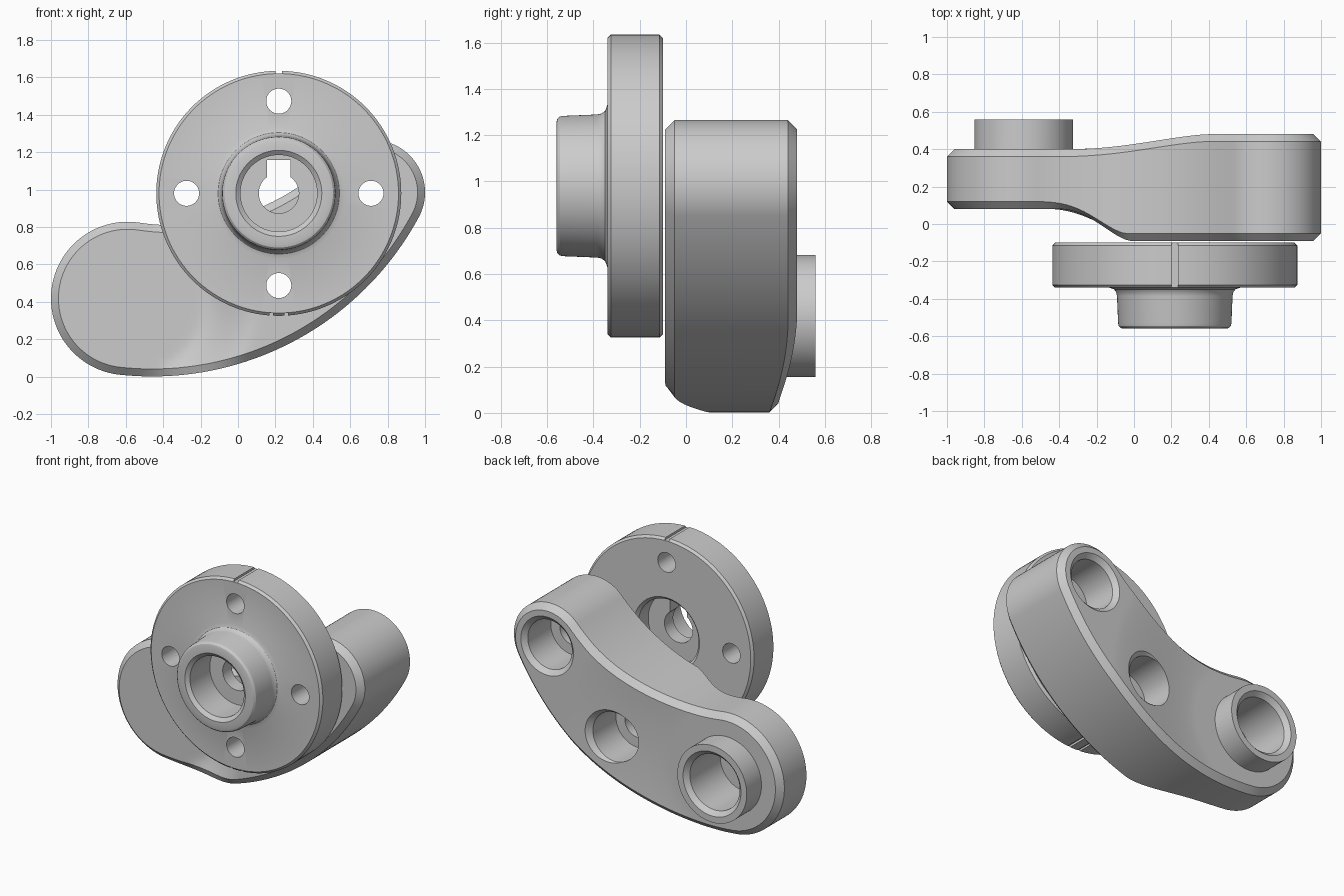
import bpy, bmesh
from math import sin, cos, pi, atan2, hypot, sqrt, radians

if "Cube" in bpy.data.objects:
    bpy.data.objects.remove(bpy.data.objects["Cube"])


def make_object(name, bm):
    bmesh.ops.remove_doubles(bm, verts=bm.verts, dist=1e-5)
    bmesh.ops.recalc_face_normals(bm, faces=bm.faces)
    mesh = bpy.data.meshes.new(name)
    bm.to_mesh(mesh)
    bm.free()
    ob = bpy.data.objects.new(name, mesh)
    bpy.context.collection.objects.link(ob)
    return ob


def lathe(name, centre, profile, seg=64):
    """Revolve a closed (radius, y) profile about a y-axis through centre (x, z)."""
    bm = bmesh.new()
    rings = [[bm.verts.new((centre[0] + r * cos(2 * pi * k / seg), y,
                            centre[1] + r * sin(2 * pi * k / seg))) for r, y in profile]
             for k in range(seg)]
    n = len(profile)
    for k in range(seg):
        a, b = rings[k], rings[(k + 1) % seg]
        for j in range(n):
            i = (j + 1) % n
            if profile[j][0] > 0 or profile[i][0] > 0:
                bm.faces.new((a[j], a[i], b[i], b[j]))
    return make_object(name, bm)


def box(x, y, z, sx, sy, sz):
    bm = bmesh.new()
    bmesh.ops.create_cube(bm, size=1)
    for v in bm.verts:
        v.co = (x + v.co.x * sx, y + v.co.y * sy, z + v.co.z * sz)
    return make_object("cutter", bm)


def cut(ob, tool, op='DIFFERENCE'):
    mod = ob.modifiers.new("bool", 'BOOLEAN')
    mod.operation, mod.solver, mod.object = op, 'EXACT', tool
    bpy.context.view_layer.objects.active = ob
    bpy.ops.object.modifier_apply(modifier=mod.name)
    bpy.data.objects.remove(tool)


def smooth(ob):
    bpy.ops.object.select_all(action='DESELECT')
    ob.select_set(True)
    bpy.context.view_layer.objects.active = ob
    bpy.ops.object.shade_smooth_by_angle(angle=radians(30))


# Arm outline: two end circles joined by a concave upper and a convex lower arc
L, RL = (-0.59, 0.418), 0.41
E, RE = (0.72, 0.985), 0.28
TOP_R, LOW_R = 1.2, 1.62
AXIS = atan2(E[1] - L[1], E[0] - L[0])


def arc_centre(d1, d2):
    """Point above the axis at distance d1 from L and d2 from E."""
    D = hypot(E[0] - L[0], E[1] - L[1])
    a = (d1 * d1 - d2 * d2 + D * D) / (2 * D)
    h = sqrt(d1 * d1 - a * a)
    return (L[0] + a * cos(AXIS) - h * sin(AXIS), L[1] + a * sin(AXIS) + h * cos(AXIS))


def angle(p, q):
    return atan2(q[1] - p[1], q[0] - p[0])


def arc(c, r, a0, a1, n):
    return [(c[0] + r * cos(a0 + (a1 - a0) * i / n), c[1] + r * sin(a0 + (a1 - a0) * i / n))
            for i in range(n + 1)]


def chains(inset):
    up = arc_centre(RL + TOP_R, RE + TOP_R)
    lo = arc_centre(LOW_R - RL, LOW_R - RE)
    rl, re = RL - inset, RE - inset
    upper = (arc(L, rl, AXIS + pi, angle(L, up), 32)[:-1]
             + arc(up, TOP_R + inset, angle(up, L), angle(up, E), 48)
             + arc(E, re, angle(E, up), AXIS, 28)[1:])
    a0, a1 = angle(lo, L), angle(lo, E)
    lower = (arc(L, rl, AXIS - pi, a0, 32)[:-1]
             + arc(lo, LOW_R - inset, a0, a1, 48)
             + arc(E, re, a1, AXIS, 28)[1:])
    return upper, lower


def ramp(p, d0, d1):
    t = min(1, max(0, (hypot(p[0] - L[0], p[1] - L[1]) - d0) / (d1 - d0)))
    return 0.4 * t + 0.6 * t * t * (3 - 2 * t)


def front_y(p):
    return 0.08 - 0.17 * ramp(p, 0.41, 0.69)


def back_y(p):
    return 0.40 + 0.08 * ramp(p, 0.45, 1.15)


# Arm body: closed cross-sections lofted along the outline, with chamfered rims
C, M = 0.04, 24
bm = bmesh.new()
loops = []
for u, l, iu, il in zip(*chains(0), *chains(C)):
    mid = [(iu[0] + (il[0] - iu[0]) * j / M, iu[1] + (il[1] - iu[1]) * j / M) for j in range(M + 1)]
    pts = [(p, front_y(p)) for p in mid]
    pts += [(l, front_y(l) + C), (l, back_y(l) - C)]
    pts += [(p, back_y(p)) for p in reversed(mid)]
    pts += [(u, back_y(u) - C), (u, front_y(u) + C)]
    loops.append([bm.verts.new((p[0], y, p[1])) for p, y in pts])
for a, b in zip(loops, loops[1:]):
    for j in range(len(a)):
        i = (j + 1) % len(a)
        bm.faces.new((a[j], a[i], b[i], b[j]))
arm = make_object("link_arm", bm)

# Boss with blind bore at the large end
cut(arm, lathe("boss", L, [(0, 0.3), (0.264, 0.3), (0.264, 0.56), (0, 0.56)], 96), 'UNION')
cut(arm, lathe("cutter", L, [(0, 0.2), (0.19, 0.2), (0.19, 0.53), (0.22, 0.56), (0.22, 0.6), (0, 0.6)]))

# Stepped, chamfered holes in the middle and at the small end
for centre, y in ((E, 0.48), ((0.234, 0.474), 0.467)):
    cut(arm, lathe("cutter", centre, [(0, -0.2), (0.1, -0.2), (0.1, y - 0.28), (0.168, y - 0.28),
                                      (0.168, y - 0.03), (0.2, y), (0.23, y + 0.03), (0, y + 0.03)]))
smooth(arm)

# Flange with filleted hub, recessed on both sides of a thin web
F = (0.218, 0.98)
flange = lathe("flange_hub", F, [
    (0.107, -0.325), (0.205, -0.325), (0.205, -0.54), (0.23, -0.56), (0.275, -0.56), (0.29, -0.556),
    (0.3, -0.545), (0.303, -0.53), (0.309, -0.385), (0.313, -0.365), (0.325, -0.349), (0.35, -0.34),
    (0.64, -0.34), (0.655, -0.325), (0.655, -0.115), (0.64, -0.10), (0.25, -0.10), (0.23, -0.12),
    (0.23, -0.23), (0.107, -0.23)], 128)

# Keyway, four bolt holes and rim marking grooves
cut(flange, box(F[0], -0.28, F[1] + 0.118, 0.128, 0.16, 0.12))
for k in range(4):
    c = (F[0] + 0.493 * cos(k * pi / 2), F[1] + 0.493 * sin(k * pi / 2))
    cut(flange, lathe("cutter", c, [(0, -0.5), (0.067, -0.5), (0.067, 0), (0, 0)], 48))
for dx, dz, w in ((0, 0.665, 0.034), (-0.04, -0.665, 0.02), (0.04, -0.665, 0.02)):
    cut(flange, box(F[0] + dx, -0.22, F[1] + dz, w, 0.4, 0.05))
smooth(flange)
